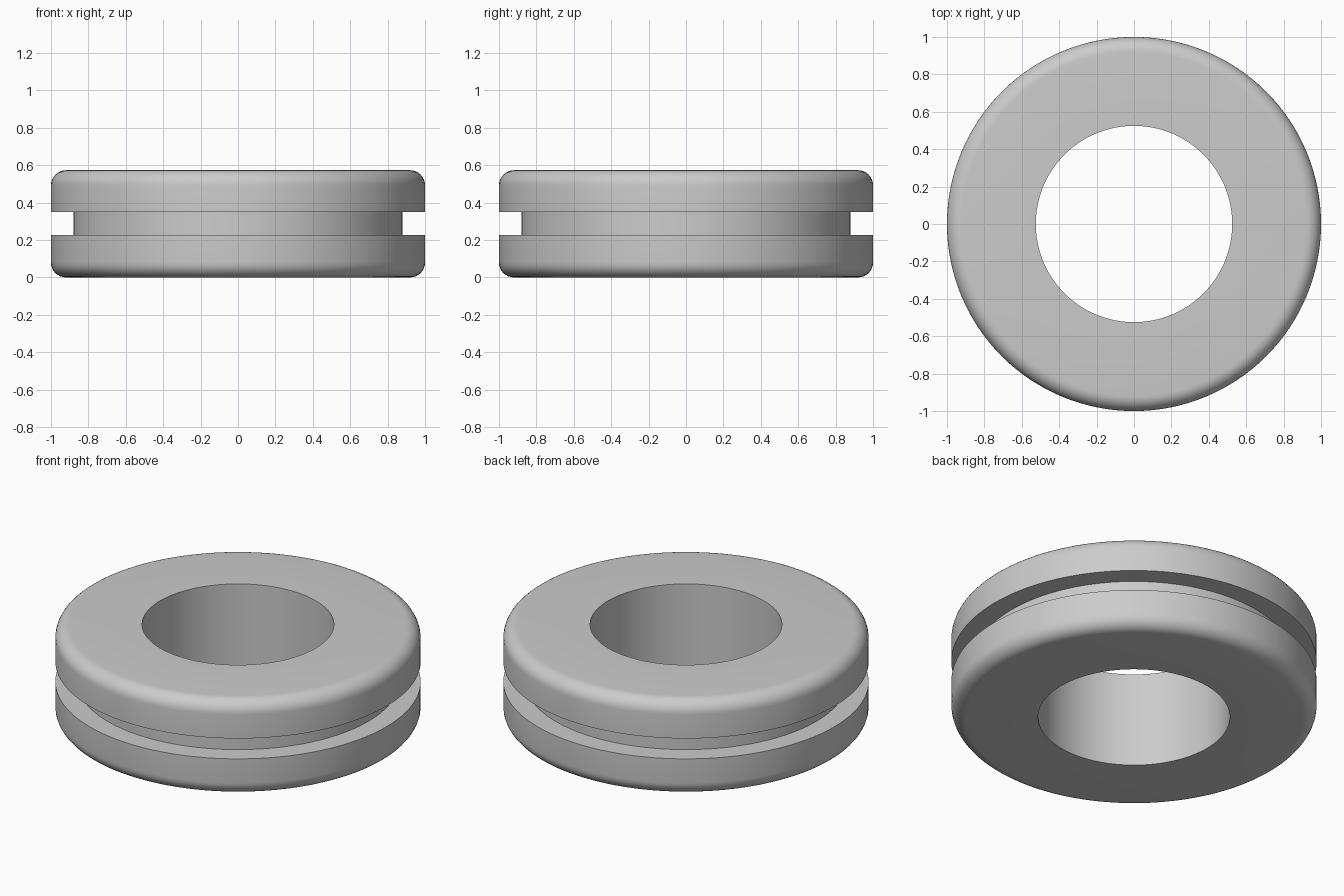
import bpy, bmesh, math

cube = bpy.data.objects.get("Cube")
if cube:
    bpy.data.objects.remove(cube, do_unlink=True)

BORE, RIM, GROOVE, HEIGHT = 0.525, 1.0, 0.88, 0.573
GROOVE_LOW, GROOVE_HIGH = 0.227, 0.35
FILLET, SEGMENTS, STEPS = 0.08, 128, 8

# Plain grey rubber
grey = bpy.data.materials.new("grey_rubber")
grey.use_nodes = True
color = (0.6, 0.6, 0.6, 1)
grey.diffuse_color = color
grey.node_tree.nodes["Principled BSDF"].inputs["Base Color"].default_value = color


def fillet(z, start):
    """Quarter-round points on the outer rim, centred at height z."""
    angles = [start + math.pi / 2 * i / STEPS for i in range(STEPS + 1)]
    return [(RIM - FILLET + FILLET * math.cos(a), z + FILLET * math.sin(a)) for a in angles]


# Half cross-section: bore, rounded flanges and the groove between them
profile = [(BORE, 0)]
profile += fillet(FILLET, -math.pi / 2)
profile += [(RIM, GROOVE_LOW), (GROOVE, GROOVE_LOW), (GROOVE, GROOVE_HIGH), (RIM, GROOVE_HIGH)]
profile += fillet(HEIGHT - FILLET, 0)
profile += [(BORE, HEIGHT)]

# Revolve the closed section around z
bm = bmesh.new()
verts = [bm.verts.new((r, 0, z)) for r, z in profile]
edges = [bm.edges.new((v, verts[i - 1])) for i, v in enumerate(verts)]
bmesh.ops.spin(bm, geom=verts + edges, cent=(0, 0, 0), axis=(0, 0, 1),
               angle=math.tau, steps=SEGMENTS, use_merge=True)
bmesh.ops.remove_doubles(bm, verts=bm.verts, dist=0.0001)
bmesh.ops.recalc_face_normals(bm, faces=bm.faces)
mesh = bpy.data.meshes.new("grommet_ring")
bm.to_mesh(mesh)
bm.free()
mesh.materials.append(grey)

ring = bpy.data.objects.new("grommet_ring", mesh)
bpy.context.collection.objects.link(ring)
bpy.context.view_layer.objects.active = ring
ring.select_set(True)
bpy.ops.object.shade_smooth_by_angle(angle=math.radians(30))
